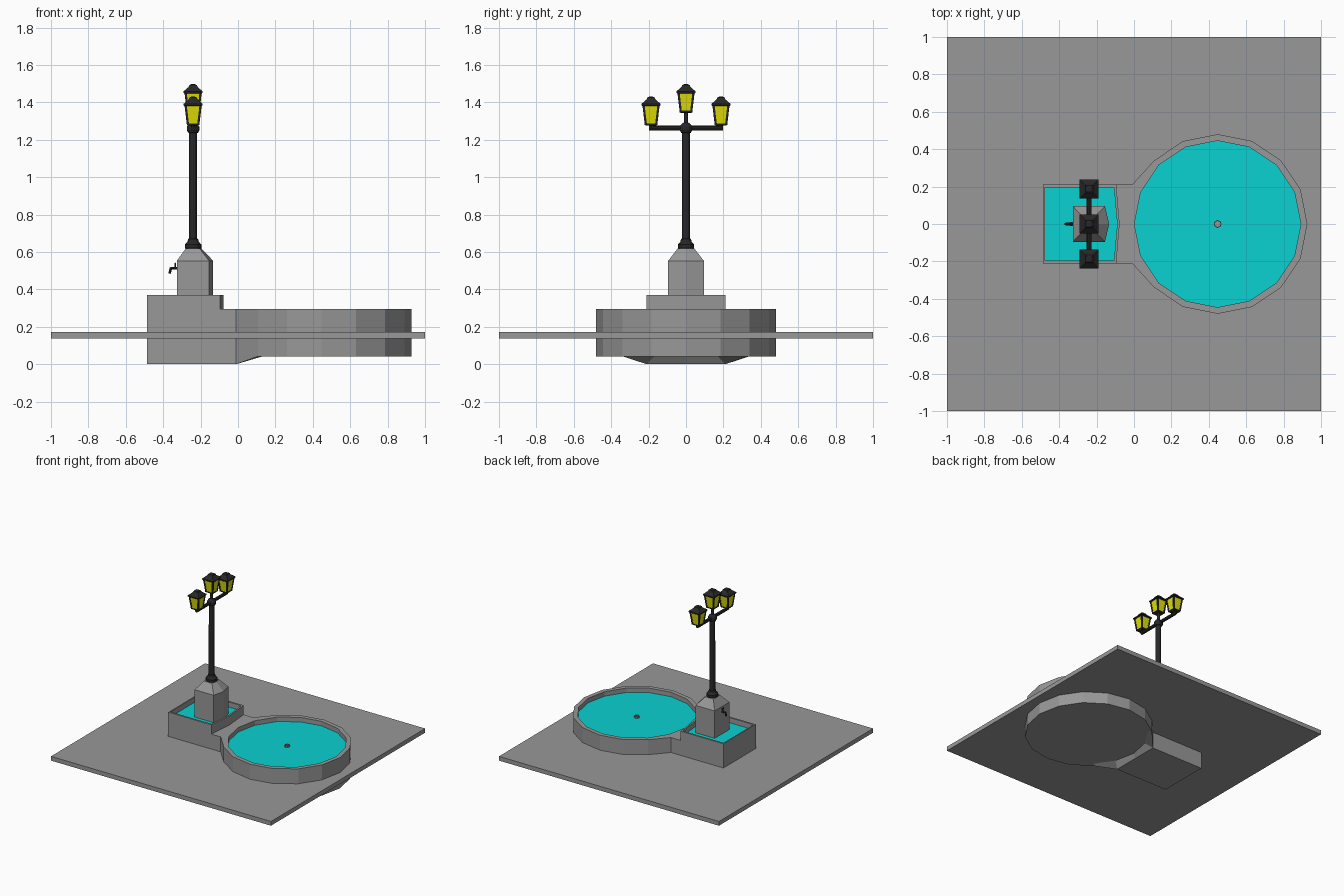
import bpy, bmesh
from math import sin, cos, pi
from mathutils import Vector

if "Cube" in bpy.data.objects:
    bpy.data.objects.remove(bpy.data.objects["Cube"])


def material(name, rgb):
    m = bpy.data.materials.new(name)
    m.diffuse_color = (*rgb, 1)
    m.use_nodes = True
    m.node_tree.nodes["Principled BSDF"].inputs["Base Color"].default_value = m.diffuse_color
    return m


STONE = material("dark_stone", (0.315, 0.315, 0.315))
WATER = material("water", (0.003, 0.64, 0.64))
IRON = material("dark_iron", (0.02, 0.02, 0.02))
GLASS = material("yellow_glass", (0.75, 0.75, 0.002))


def loft(name, stacks, mat=STONE):
    """Skin each stack of equal-length rings and cap both ends."""
    bm = bmesh.new()
    for rings in stacks:
        loops = [[bm.verts.new(p) for p in r] for r in rings]
        for a, b in zip(loops, loops[1:]):
            for i in range(len(a)):
                j = (i + 1) % len(a)
                bm.faces.new((a[i], a[j], b[j], b[i]))
        bm.faces.new(loops[0][::-1])
        bm.faces.new(loops[-1])
    bmesh.ops.recalc_face_normals(bm, faces=bm.faces)
    me = bpy.data.meshes.new(name)
    bm.to_mesh(me)
    bm.free()
    ob = bpy.data.objects.new(name, me)
    bpy.context.collection.objects.link(ob)
    me.materials.append(mat)
    return ob


def at(outline, z):
    return [(x, y, z) for x, y in outline]


def circle(cx, cy, r, n):
    return [(cx + r * cos(2 * pi * i / n), cy + r * sin(2 * pi * i / n)) for i in range(n)]


def square(cx, cy, h):
    return [(cx - h, cy - h), (cx + h, cy - h), (cx + h, cy + h), (cx - h, cy + h)]


def prow(x0, x1, tip, y):
    """Rectangle whose right side comes to a shallow point."""
    return [(x0, -y), (x1, -y), (tip, 0), (x1, y), (x0, y)]


def turned(cx, cy, profile, n=8):
    return [at(circle(cx, cy, r, n), z) for r, z in profile]


def tube(a, b, r, n=8):
    a, b = Vector(a), Vector(b)
    q = (b - a).to_track_quat('Z', 'Y')
    return [[p + q @ Vector((x, y, 0)) for x, y in circle(0, 0, r, n)] for p in (a, b)]


# Ground slab
loft("ground_slab", [[at(square(0, 0, 1), 0.136), at(square(0, 0, 1), 0.171)]])

# Round basin: the side towards the trough is pulled out and down to meet it
CX = 0.447
outer, inner = circle(CX, 0, 0.48, 16), circle(CX, 0, 0.445, 16)
outer[7], outer[8], outer[9] = (-0.01, 0.21), (-0.01, 0), (-0.01, -0.21)
under = [(x, y, 0.0 if x < 0 else 0.042) for x, y in outer]
loft("round_basin", [[at(inner, 0.042), under, at(outer, 0.294),
                      at(inner, 0.294), at(inner, 0.23)]])
loft("basin_water", [[at(inner, 0.235), at(inner, 0.257)]], WATER)
# Short open pipe in the middle of the basin
loft("basin_nozzle", [turned(CX, 0, [(0.021, 0.24), (0.021, 0.27), (0.016, 0.27), (0.016, 0.258)])])

# Neck between basin and trough
neck = [(-0.12, -0.21), (-0.01, -0.21), (-0.01, 0.21), (-0.12, 0.21)]
loft("neck", [[at(neck, 0), at(neck, 0.294)]])

# Rectangular trough
t_out, t_in = prow(-0.487, -0.095, -0.077, 0.21), prow(-0.477, -0.107, -0.09, 0.195)
loft("trough", [[at(t_out, 0), at(t_out, 0.37), at(t_in, 0.37), at(t_in, 0.3)]])
loft("trough_water", [[at(t_in, 0.305), at(t_in, 0.328)]], WATER)

# Pedestal with tapered top
p_low = prow(-0.327, -0.155, -0.133, 0.095)
p_top = prow(-0.28, -0.205, -0.195, 0.045)
loft("pedestal", [[at(p_low, 0.31), at(p_low, 0.553), at(p_top, 0.618)]])

# Tap on the pedestal
loft("tap", [tube((-0.32, 0, 0.512), (-0.362, 0, 0.512), 0.007),
             tube((-0.358, 0, 0.516), (-0.366, 0, 0.485), 0.007),
             tube((-0.335, 0, 0.512), (-0.335, 0, 0.535), 0.004),
             tube((-0.335, -0.01, 0.538), (-0.335, 0.01, 0.538), 0.005)], IRON)

# Lamp post with knob and cross arm
LX = -0.24
loft("lamp_post", [turned(LX, 0, [
    (0.035, 0.61), (0.044, 0.62), (0.044, 0.64), (0.03, 0.655), (0.027, 0.668),
    (0.022, 0.672), (0.021, 1.235), (0.027, 1.238), (0.034, 1.252), (0.034, 1.268),
    (0.024, 1.284), (0.012, 1.292), (0.012, 1.35)], 12)], IRON)
loft("cross_arm", [tube((LX, -0.197, 1.262), (LX, 0.197, 1.262), 0.013)]
     + [tube((LX, s * 0.187, 1.257), (LX, s * 0.187, 1.29), 0.012) for s in (-1, 1)], IRON)


def lantern(name, y, z):
    lo, hi = 0.034, 0.046
    frame = [
        [at(square(LX, y, h), z + dz) for h, dz in [(0.026, -0.004), (lo, 0), (lo, 0.008)]],
        [at(square(LX, y, h), z + dz) for h, dz in
         [(hi, 0.1), (0.051, 0.104), (0.051, 0.112), (0.024, 0.135), (0.02, 0.145), (0.01, 0.15)]]]
    for sx in (-1, 1):
        for sy in (-1, 1):
            frame.append([at(square(LX + sx * (h - 0.006), y + sy * (h - 0.006), 0.006), z + dz)
                          for h, dz in [(lo, 0.004), (hi, 0.104)]])
    loft(name + "_frame", frame, IRON)
    loft(name + "_glass", [[at(square(LX, y, lo - 0.003), z + 0.005),
                            at(square(LX, y, hi - 0.003), z + 0.103)]], GLASS)


# Three lanterns
lantern("centre_lantern", 0, 1.347)
lantern("front_lantern", -0.187, 1.28)
lantern("back_lantern", 0.187, 1.28)
